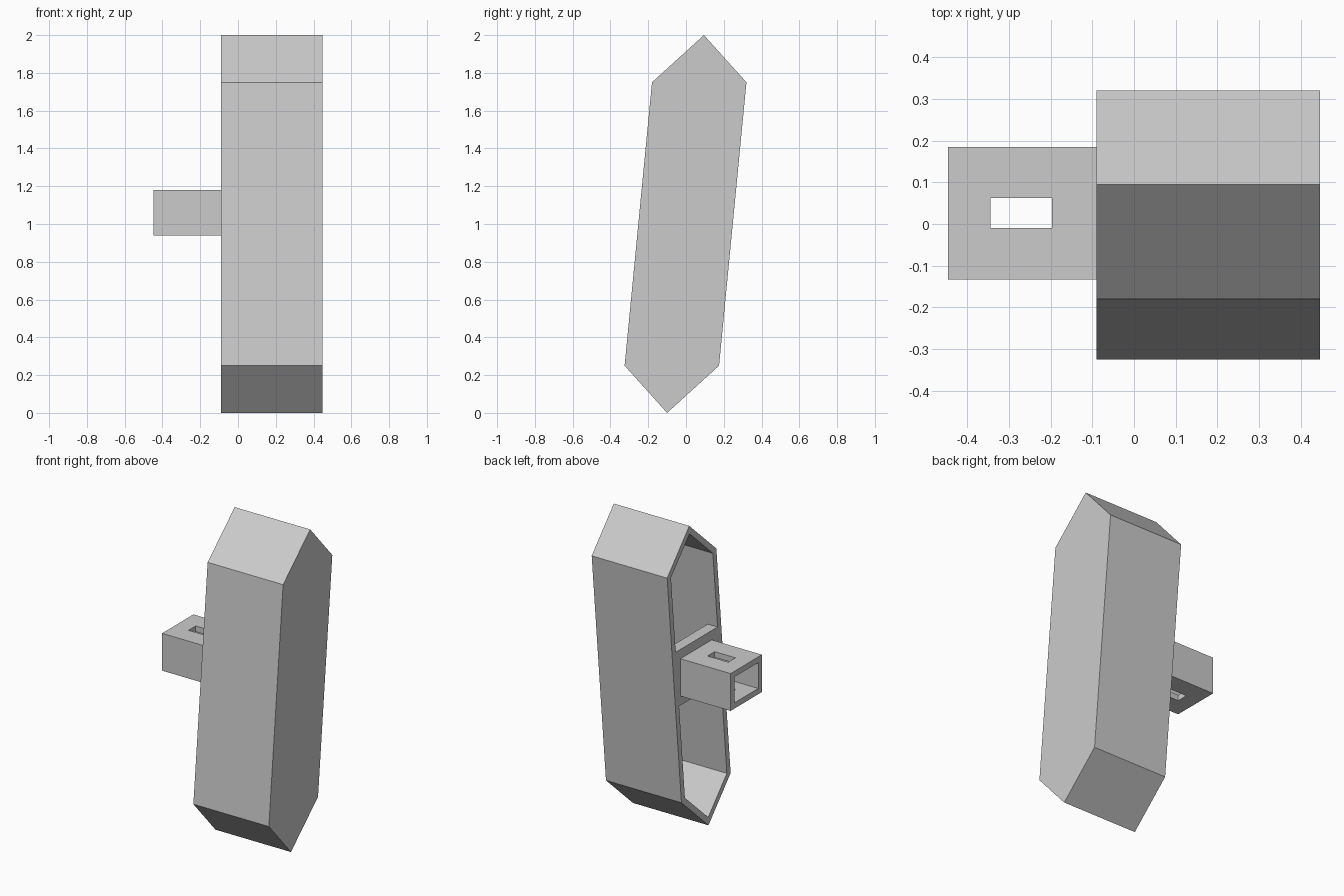
import bpy, bmesh
from mathutils import Vector

cube = bpy.data.objects.get("Cube")
if cube:
    bpy.data.objects.remove(cube, do_unlink=True)

grey = bpy.data.materials.new("plain grey")
grey.use_nodes = True
colour = (0.6, 0.6, 0.6, 1)
grey.diffuse_color = colour
grey.node_tree.nodes["Principled BSDF"].inputs["Base Color"].default_value = colour

WALL = 0.037


def prism(name, profile, x0, x1, hollow=0):
    """Extrude a (y, z) profile from x0 to x1, optionally hollowed from the x0 end."""
    bm = bmesh.new()
    cap = bm.faces.new([bm.verts.new((x0, y, z)) for y, z in profile])
    ext = bmesh.ops.extrude_face_region(bm, geom=[cap], use_keep_orig=True)
    verts = [g for g in ext["geom"] if isinstance(g, bmesh.types.BMVert)]
    bmesh.ops.translate(bm, vec=(x1 - x0, 0, 0), verts=verts)
    bmesh.ops.recalc_face_normals(bm, faces=bm.faces)
    if hollow:
        cap = min(bm.faces, key=lambda f: f.calc_center_median().x)
        bmesh.ops.inset_region(bm, faces=[cap], thickness=WALL, use_even_offset=True)
        pushed = bmesh.ops.extrude_discrete_faces(bm, faces=[cap])["faces"][0]
        bmesh.ops.translate(bm, vec=Vector((hollow, 0, 0)), verts=pushed.verts)
    mesh = bpy.data.meshes.new(name)
    bm.to_mesh(mesh)
    bm.free()
    mesh.materials.append(grey)
    obj = bpy.data.objects.new(name, mesh)
    bpy.context.collection.objects.link(obj)
    return obj


def rectangle(y0, y1, z0, z1):
    return [(y0, z0), (y1, z0), (y1, z1), (y0, z1)]


# Leaning six-sided shell, open on one end
shell = [(-0.1, 0), (0.175, 0.25), (0.32, 1.75),
         (0.095, 2), (-0.18, 1.75), (-0.325, 0.25)]
prism("shell", shell, -0.09, 0.447, hollow=0.5)


# Mounting plate bridging the opening between the slanted walls
def back_edge(z):
    return 0.175 + (z - 0.25) * 0.145 / 1.5


low, high = 0.88, 1.24
plate = [(back_edge(low) - 0.5 + WALL, low), (back_edge(low) - WALL, low),
         (back_edge(high) - WALL, high), (back_edge(high) - 0.5 + WALL, high)]
prism("mounting_plate", plate, -0.09, -0.02)

# Hollow square arm with a slot through its top and bottom
arm = prism("arm", rectangle(-0.133, 0.185, 0.94, 1.18), -0.447, -0.05, hollow=0.357)
cutter = prism("slot_cutter", rectangle(-0.01, 0.063, 0.8, 1.3), -0.345, -0.197)
cutter.hide_render = True
cut = arm.modifiers.new("slot", "BOOLEAN")
cut.operation = "DIFFERENCE"
cut.solver = "EXACT"
cut.object = cutter
bpy.context.view_layer.objects.active = arm
bpy.ops.object.modifier_apply(modifier=cut.name)
bpy.data.objects.remove(cutter, do_unlink=True)
